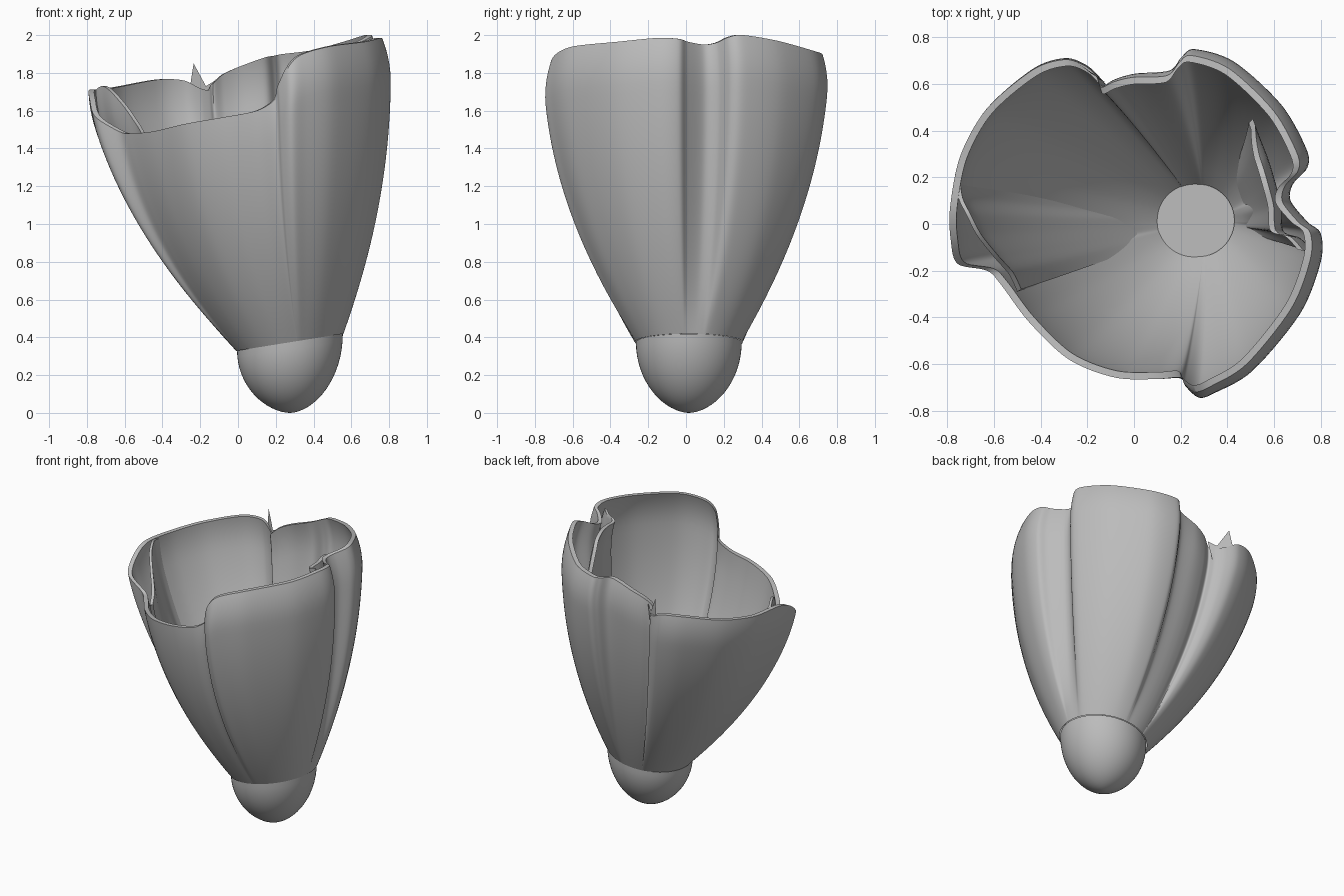
import bpy, bmesh, math
from mathutils import Vector

cube = bpy.data.objects.get("Cube")
if cube:
    bpy.data.objects.remove(cube, do_unlink=True)

grey = bpy.data.materials.new("plain_grey")
grey.use_nodes = True
colour = (0.5, 0.5, 0.5, 1)
grey.diffuse_color = colour
grey.node_tree.nodes["Principled BSDF"].inputs["Base Color"].default_value = colour

BASE = Vector((0.275, 0.015))      # centre of the cup's foot
PIVOT = Vector((0.12, 0.03))       # creases fan out from here


def seam_height(x):
    """Height of the tilted seam between the base and the petals."""
    return 0.33 + 0.16 * x


def finish(name, bm, angle=35):
    bmesh.ops.recalc_face_normals(bm, faces=bm.faces)
    mesh = bpy.data.meshes.new(name)
    bm.to_mesh(mesh)
    bm.free()
    obj = bpy.data.objects.new(name, mesh)
    bpy.context.collection.objects.link(obj)
    mesh.materials.append(grey)
    bpy.ops.object.select_all(action="DESELECT")
    obj.select_set(True)
    bpy.context.view_layer.objects.active = obj
    bpy.ops.object.shade_smooth_by_angle(angle=math.radians(angle))
    return obj


def spline(points, closed, steps=7):
    """Smooth curve through the given points."""
    pts = [Vector(p) for p in points]
    n = len(pts)

    def at(i):
        return pts[i % n] if closed else pts[max(0, min(n - 1, i))]

    out = []
    for i in range(n if closed else n - 1):
        a, b, c, d = (at(i + k) for k in (-1, 0, 1, 2))
        for s in range(steps):
            t = s / steps
            m0, m1 = (c - a) * 0.45, (d - b) * 0.45
            out.append(b * (2*t**3 - 3*t**2 + 1) + m0 * (t**3 - 2*t**2 + t)
                       + c * (3*t**2 - 2*t**3) + m1 * (t**3 - t**2))
    if not closed:
        out.append(pts[-1])
    return out


def wall_point(rim, t, foot_radius, inset):
    """Point on the bulging wall, from the foot (t=0) to the rim (t=1)."""
    d = (rim.xy - PIVOT).normalized()
    foot = BASE + d * foot_radius
    low = seam_height(foot.x)
    # the wall is straighter on the leaning side, rounder on the upright side
    bulge = 1.75 + rim.x * (0.75 if rim.x > 0 else 0.2)
    f = bulge * t - (bulge - 1) * t * t
    p = foot.lerp(rim.xy, f)
    axis = BASE.lerp(Vector((0, 0)), t)
    out = p - axis
    # tall petals curl in a little at the lip
    tall = max(0, min(1, (rim.z - 1.55) / 0.3))
    curl = 0.05 * tall * max(0, (t - 0.85) / 0.15) ** 2
    reach = out.length * (1 - curl) - inset
    p = axis + out.normalized() * reach
    return (p.x, p.y, low + (rim.z - low) * t)


def loft_wall(name, rim_points, closed, foot_radius, thick, foot_thick):
    """Double-sided wall with a lip, swept along the rim curve."""
    rows = 26
    levels = [1 - (1 - i / rows) ** 1.3 for i in range(rows + 1)]
    bm = bmesh.new()
    columns = []
    for rim in spline(rim_points, closed):
        col = [bm.verts.new(wall_point(rim, t, foot_radius, 0)) for t in levels]
        for t in reversed(levels):
            inset = thick + foot_thick * (1 - t) ** 4
            col.append(bm.verts.new(wall_point(rim, t, foot_radius, inset)))
        columns.append(col)
    pairs = list(zip(columns, columns[1:]))
    if closed:
        pairs.append((columns[-1], columns[0]))
    for a, b in pairs:
        for i in range(len(a) - 1):
            bm.faces.new((a[i], b[i], b[i + 1], a[i + 1]))
    return finish(name, bm)


# Petal cup: rim runs anticlockwise from the +x side
cup_rim = [
    (0.67, 0.10, 1.95), (0.68, 0.17, 1.96), (0.74, 0.24, 1.99),
    (0.735, 0.32, 2.0), (0.63, 0.51, 1.97), (0.43, 0.70, 1.92),
    (0.26, 0.76, 1.90), (0.205, 0.73, 1.89), (0.15, 0.67, 1.88),
    (0.0, 0.66, 1.83), (-0.09, 0.635, 1.79), (-0.145, 0.605, 1.74),
    (-0.165, 0.65, 1.71), (-0.22, 0.70, 1.72),
    (-0.31, 0.73, 1.76), (-0.45, 0.685, 1.765),
    (-0.65, 0.51, 1.73), (-0.765, 0.30, 1.71), (-0.81, 0.07, 1.71),
    (-0.80, -0.07, 1.66), (-0.76, -0.17, 1.57), (-0.63, -0.20, 1.49),
    (-0.57, -0.26, 1.48), (-0.45, -0.42, 1.49), (-0.28, -0.58, 1.53),
    (-0.08, -0.66, 1.565), (0.10, -0.67, 1.60), (0.20, -0.67, 1.66),
    (0.225, -0.71, 1.73), (0.28, -0.755, 1.83), (0.35, -0.73, 1.895),
    (0.51, -0.63, 1.94),
    (0.71, -0.38, 1.965), (0.795, -0.16, 1.985), (0.795, -0.04, 1.98),
    (0.74, 0.01, 1.965),
]
loft_wall("petal_cup", cup_rim, True, 0.285, 0.03, 0.1)

# Petal edges tucked inside the cup, growing out of its wall
right_tuck = [(-0.785, 0.22, 1.69), (-0.775, 0.12, 1.71), (-0.74, 0.04, 1.73),
              (-0.69, -0.05, 1.70), (-0.61, -0.14, 1.62),
              (-0.54, -0.21, 1.53), (-0.50, -0.29, 1.46)]
loft_wall("right_tucked_edge", right_tuck, False, 0.265, 0.02, 0.06)
left_tuck = [(0.765, -0.12, 1.94), (0.71, -0.06, 1.94), (0.64, -0.03, 1.92),
             (0.63, 0.08, 1.92), (0.605, 0.18, 1.92), (0.575, 0.28, 1.88),
             (0.54, 0.37, 1.72), (0.51, 0.45, 1.45)]
loft_wall("left_tucked_edge", left_tuck, False, 0.265, 0.025, 0.06)

# Torn jagged tip at the back seam
bm = bmesh.new()
tip_outline = [(-0.26, 0.705, 1.69), (-0.235, 0.685, 1.85), (-0.17, 0.64, 1.73),
               (-0.12, 0.605, 1.76), (-0.15, 0.62, 1.62)]
bm.faces.new([bm.verts.new(p) for p in tip_outline])
bmesh.ops.solidify(bm, geom=bm.faces[:], thickness=0.012)
finish("torn_tip", bm)

# Rounded base with a flat floor inside the cup
segments, rings = 64, 16
bm = bmesh.new()
loops = []
for j in range(rings):
    phi = math.pi / 2 * j / rings
    loop = []
    for i in range(segments):
        a = math.tau * i / segments
        ring = BASE + Vector((math.cos(a), math.sin(a))) * 0.28
        p = BASE.lerp(ring, math.cos(phi) ** 1.12)
        loop.append(bm.verts.new((p.x, p.y, seam_height(ring.x) * (1 - math.sin(phi)))))
    loops.append(loop)
tip = bm.verts.new((BASE.x, BASE.y, 0))
for i in range(segments):
    k = (i + 1) % segments
    for a, b in zip(loops, loops[1:]):
        bm.faces.new((a[i], a[k], b[k], b[i]))
    bm.faces.new((loops[-1][i], loops[-1][k], tip))
bm.faces.new(loops[0])
finish("rounded_base", bm)
